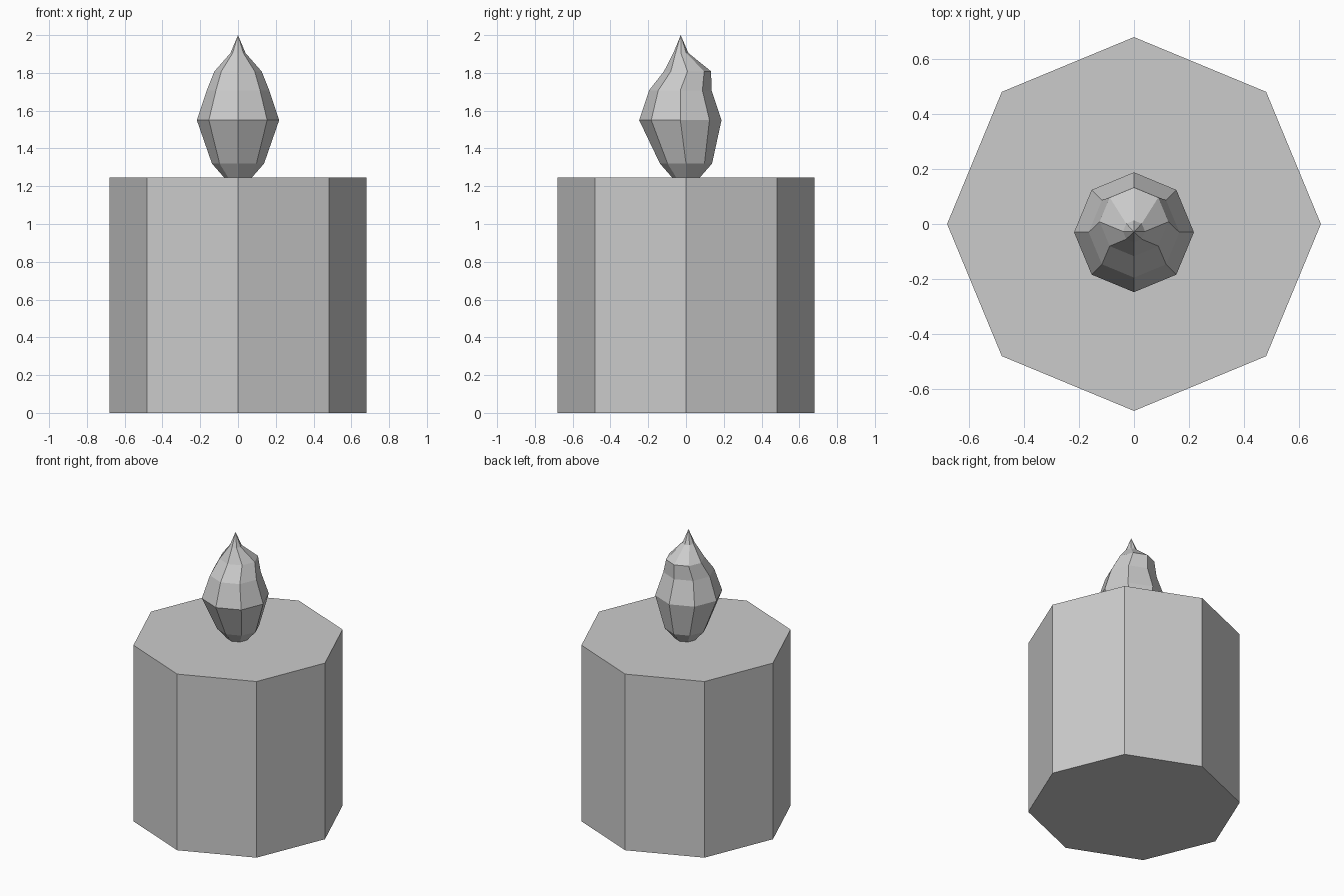
import bpy, bmesh
from math import cos, sin, pi

if "Cube" in bpy.data.objects:
    bpy.data.objects.remove(bpy.data.objects["Cube"])

SIDES = 8


def loft(name, rings, tip=None):
    """Stack of octagonal rings (z, radius, y centre), capped below, ending flat or in a tip."""
    bm = bmesh.new()
    loops = [[bm.verts.new((r * cos(2 * pi * i / SIDES), cy + r * sin(2 * pi * i / SIDES), z))
              for i in range(SIDES)] for z, r, cy in rings]
    for a, b in zip(loops, loops[1:]):
        for i in range(SIDES):
            j = (i + 1) % SIDES
            bm.faces.new((a[i], a[j], b[j], b[i]))
    bm.faces.new(loops[0][::-1])
    top = loops[-1]
    if tip:
        apex = bm.verts.new(tip)
        for i in range(SIDES):
            bm.faces.new((top[i], top[(i + 1) % SIDES], apex))
    else:
        bm.faces.new(top)
    bmesh.ops.recalc_face_normals(bm, faces=bm.faces)
    mesh = bpy.data.meshes.new(name)
    bm.to_mesh(mesh)
    bm.free()
    obj = bpy.data.objects.new(name, mesh)
    bpy.context.collection.objects.link(obj)
    return obj


# Wax body
loft("candle_body", [(0, 0.68, 0), (1.245, 0.68, 0)])

# Flame, swaying front to back as it rises
loft("flame", [(1.24, 0.068, 0), (1.32, 0.138, 0), (1.55, 0.218, -0.03),
               (1.708, 0.165, -0.03), (1.808, 0.125, 0.008), (1.905, 0.04, -0.027)],
     tip=(0, -0.028, 2.0))
